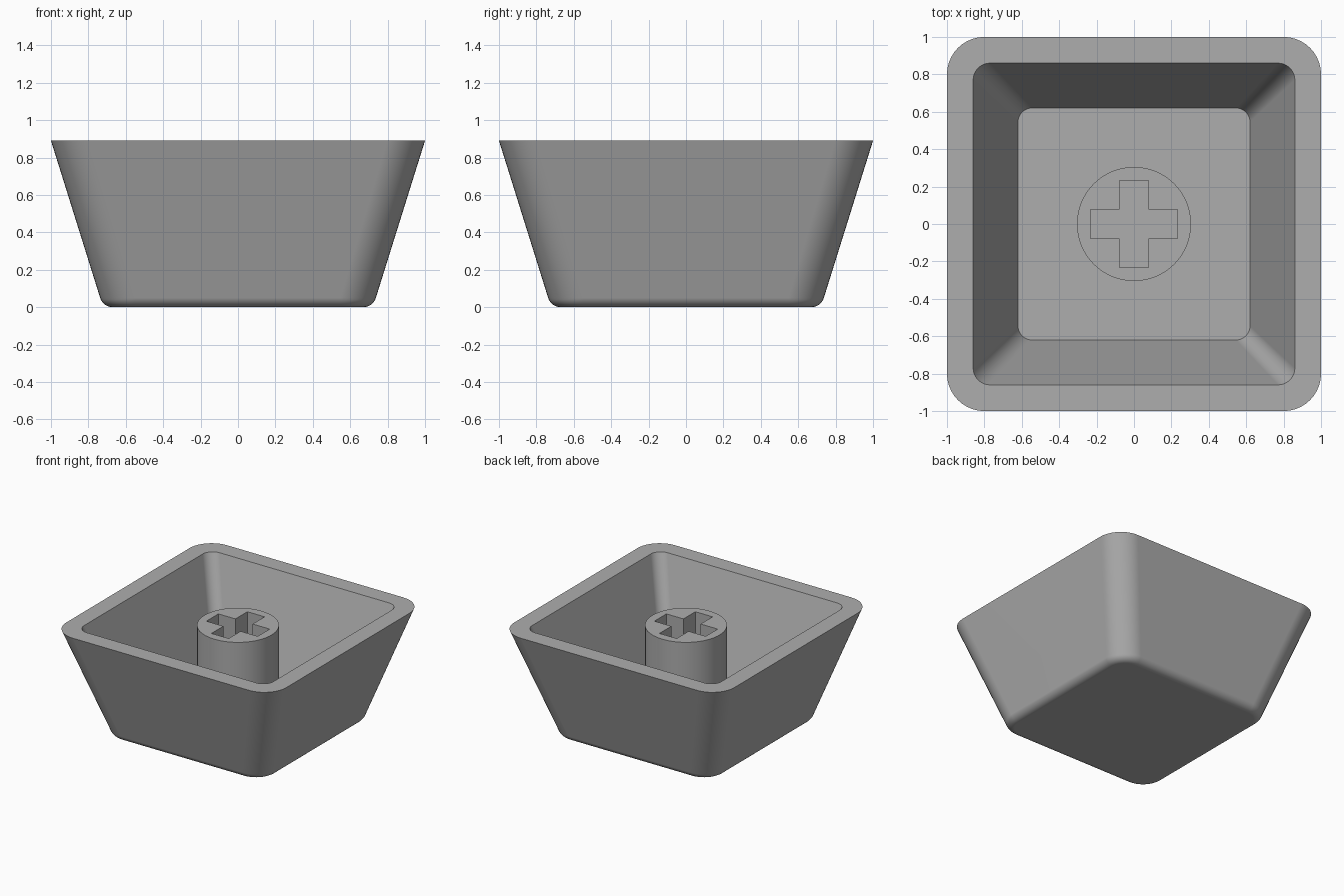
import bpy, bmesh
from math import sin, cos, pi, atan, tan, radians

cube = bpy.data.objects.get("Cube")
if cube:
    bpy.data.objects.remove(cube)

HEIGHT, SLOPE = 0.89, 0.313      # cup height, inward lean per unit of depth
FLOOR = 0.13                     # level of the inner floor
FILLET = 0.07                    # rounding of the underside edge
STEM_TOP = 0.83

plastic = bpy.data.materials.new("grey_plastic")
plastic.use_nodes = True
grey = (0.42, 0.42, 0.42, 1)
plastic.diffuse_color = grey
plastic.node_tree.nodes["Principled BSDF"].inputs["Base Color"].default_value = grey


def finish(obj):
    """Material, smooth shading with sharp edges, flat large faces."""
    obj.data.materials.clear()
    obj.data.materials.append(plastic)
    bpy.ops.object.select_all(action="DESELECT")
    obj.select_set(True)
    bpy.context.view_layer.objects.active = obj
    bpy.ops.object.shade_smooth_by_angle(angle=radians(30))
    mod = obj.modifiers.new("flat_faces", "WEIGHTED_NORMAL")
    mod.keep_sharp = True


def rounded_square(half, radius, z, steps=10):
    """Counter-clockwise square outline with rounded corners."""
    c = half - radius
    points = []
    for q, (sx, sy) in enumerate([(1, 1), (-1, 1), (-1, -1), (1, -1)]):
        for i in range(steps + 1):
            a = (q + i / steps) * pi / 2
            points.append((sx * c + radius * cos(a), sy * c + radius * sin(a), z))
    return points


# Cup: underside fillet, leaning outer wall, rim, inner wall, floor
lean = atan(SLOPE)
flat = 1 - HEIGHT * SLOPE - FILLET * tan((pi / 2 - lean) / 2)
rings = []
for i in range(9):
    a = (pi / 2 - lean) * i / 8
    out = FILLET * sin(a)
    rings.append(rounded_square(flat + out, 0.12 + out, FILLET * (1 - cos(a))))
rings += [rounded_square(1, 0.2, HEIGHT),
          rounded_square(0.86, 0.09, HEIGHT),
          rounded_square(0.62, 0.075, FLOOR)]

bm = bmesh.new()
loops = [[bm.verts.new(p) for p in ring] for ring in rings]
for low, high in zip(loops, loops[1:]):
    n = len(low)
    for i in range(n):
        j = (i + 1) % n
        bm.faces.new((low[i], low[j], high[j], high[i]))
bm.faces.new(loops[0][::-1])
bm.faces.new(loops[-1])
bmesh.ops.recalc_face_normals(bm, faces=bm.faces)
mesh = bpy.data.meshes.new("cup")
bm.to_mesh(mesh)
bm.free()
cup = bpy.data.objects.new("cup", mesh)
bpy.context.collection.objects.link(cup)
finish(cup)

# Stem: round post with a cross-shaped socket, extruded from a flat outline
L, W = 0.233, 0.078
circle = [(0.305 * cos(2 * pi * i / 64), 0.305 * sin(2 * pi * i / 64)) for i in range(64)]
arm = [(L, -W), (L, W), (W, W)]
cross = []
for q in range(4):
    for x, y in arm:
        cross.append((x, y))
    arm = [(-y, x) for x, y in arm]

curve = bpy.data.curves.new("stem", "CURVE")
curve.dimensions = "2D"
curve.fill_mode = "BOTH"
bottom = FLOOR - 0.01
curve.extrude = (STEM_TOP - bottom) / 2
for outline in (circle, cross):
    spline = curve.splines.new("POLY")
    spline.points.add(len(outline) - 1)
    for point, (x, y) in zip(spline.points, outline):
        point.co = (x, y, 0, 1)
    spline.use_cyclic_u = True
stem = bpy.data.objects.new("stem", curve)
stem.location.z = (STEM_TOP + bottom) / 2
bpy.context.collection.objects.link(stem)
bpy.ops.object.select_all(action="DESELECT")
stem.select_set(True)
bpy.context.view_layer.objects.active = stem
bpy.ops.object.convert(target="MESH")
stem = bpy.context.view_layer.objects.active
bm = bmesh.new()
bm.from_mesh(stem.data)
bmesh.ops.remove_doubles(bm, verts=bm.verts, dist=0.0005)
bmesh.ops.recalc_face_normals(bm, faces=bm.faces)
bm.to_mesh(stem.data)
bm.free()
finish(stem)
